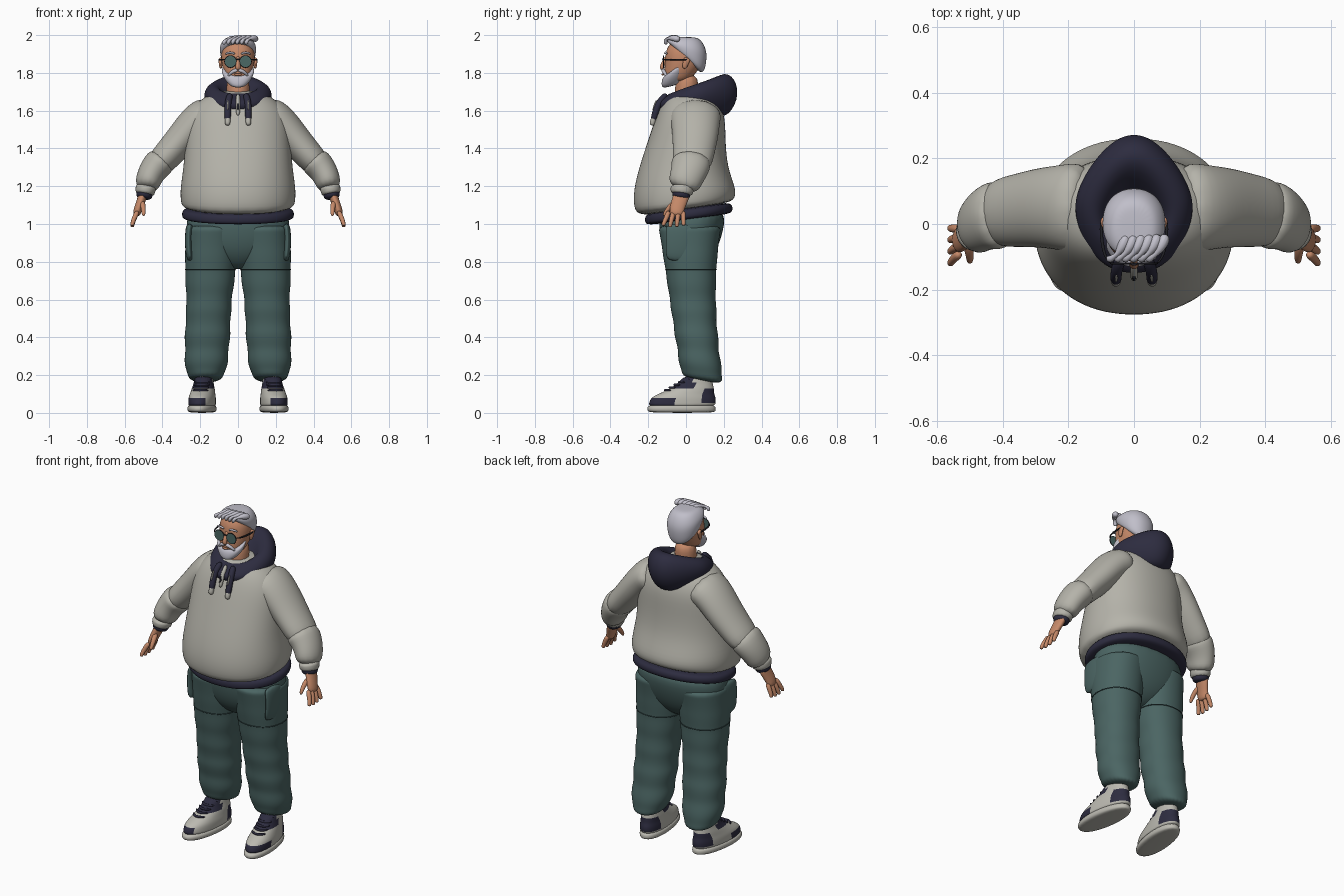
import bpy, bmesh, math
from mathutils import Vector, Matrix

if "Cube" in bpy.data.objects:
    bpy.data.objects.remove(bpy.data.objects["Cube"])


def material(name, *rgb):
    mat = bpy.data.materials.new(name)
    mat.use_nodes = True
    mat.diffuse_color = (*rgb, 1)
    shader = mat.node_tree.nodes["Principled BSDF"]
    shader.inputs["Base Color"].default_value = (*rgb, 1)
    shader.inputs["Roughness"].default_value = .8
    return mat


FLEECE = material("warm grey fleece", .46, .45, .4)
NAVY = material("dark navy", .026, .025, .05)
GREEN = material("trouser green", .07, .13, .125)
SEAM = material("seam green", .025, .05, .05)
SKIN = material("skin", .56, .25, .14)
HAIR = material("silver hair", .53, .52, .59)
FRAME = material("black frame", .015, .015, .02)
LENS = material("green lens", .07, .14, .13)
SHOE = material("off white shoe", .5, .49, .44)


def finish(name, bm, materials, levels=2, rule=None, smooth=True):
    bmesh.ops.recalc_face_normals(bm, faces=bm.faces)
    for face in bm.faces:
        face.smooth = smooth
        if rule:
            face.material_index = rule(face.calc_center_median())
    mesh = bpy.data.meshes.new(name)
    bm.to_mesh(mesh)
    bm.free()
    for mat in materials:
        mesh.materials.append(mat)
    part = bpy.data.objects.new(name, mesh)
    bpy.context.collection.objects.link(part)
    if levels:
        modifier = part.modifiers.new("Smooth", "SUBSURF")
        modifier.levels = modifier.render_levels = levels
    return part


def bridge(rings):
    bm = bmesh.new()
    loops = [[bm.verts.new(point) for point in ring] for ring in rings]
    count = len(loops[0])
    for lower, upper in zip(loops, loops[1:]):
        for i in range(count):
            j = (i + 1) % count
            bm.faces.new((lower[i], lower[j], upper[j], upper[i]))
    bm.faces.new(loops[0])
    bm.faces.new(loops[-1])
    return bm


def circle(segments):
    angles = [math.tau * i / segments for i in range(segments)]
    return [(math.cos(angle), math.sin(angle)) for angle in angles]


def rounder(value):
    return math.copysign(abs(value) ** .92, value)


def stack(name, materials, rings, x=0, taper=0, rule=None):
    """Level rings of (z, half width, front y, back y), with an optional rise to the back."""
    loops = []
    for z, half, front, back, *rise in rings:
        middle, depth = (front + back) / 2, (back - front) / 2
        lift = rise[0] / 2 if rise else 0
        loops.append([(x + half * (1 - taper * max(0, s)) * rounder(c),
                       middle + depth * rounder(s), z + lift * s) for c, s in circle(24)])
    return finish(name, bridge(loops), materials, rule=rule)


def tube(name, mat, path, radius, tip=1, flat=1, side=1, segments=12):
    """Round limb along a path; tip scales the end radius, flat widens it along y."""
    points = [Vector(point) for point in path]
    last = len(points) - 1
    loops = []
    for i, point in enumerate(points):
        along = (points[min(i + 1, last)] - points[max(i - 1, 0)]).normalized()
        guide = Vector((0, 0, 1)) if abs(along.y) > .8 else Vector((0, 1, 0))
        across = guide.cross(along).normalized()
        wide = along.cross(across) * flat
        size = radius * (1 + (tip - 1) * i / last)
        loop = [point + (across * c + wide * s) * size for c, s in circle(segments)]
        loops.append([(v.x * side, v.y, v.z) for v in loop])
    return finish(name, bridge(loops), [mat])


def leg_ring(z, grow=0):
    """Trouser leg section: slim towards the calf, leaning back, with soft folds."""
    t = 1 - z
    middle = .02 + .1 * t * t
    depth = .11 + .06 * (1 - t) ** 3 + grow
    fold = .007 * math.sin(45 * t) * t
    half = .12 + .022 * max(0, 1 - 6 * t * t) - .3 * t ** 12 + fold + grow
    return z, half, middle - depth - fold, middle + depth + fold, -.08 * t ** 4


# Sweatshirt and hem
stack("sweatshirt", [FLEECE], [
    (1.07, .29, -.25, .23, .08), (1.11, .305, -.28, .26, .05), (1.18, .31, -.28, .27),
    (1.3, .29, -.25, .22), (1.45, .28, -.2, .21), (1.57, .27, -.16, .21), (1.66, .21, -.12, .17),
    (1.71, .1, -.07, .1)])
stack("hem_band", [NAVY], [
    (1.09, .27, -.2, .22, .06), (1.07, .3, -.22, .25, .06), (1.035, .3, -.22, .25, .06),
    (1.02, .28, -.2, .22, .06)])

# Draped hood, pointed at the back and rolled in to the neck
stack("hood", [NAVY], [
    (1.57, .12, -.12, .17), (1.6, .16, -.16, .23, -.06), (1.67, .19, -.14, .29, .03),
    (1.74, .17, -.1, .25, .12), (1.75, .1, -.08, .16, .1), (1.64, .07, -.05, .07)], taper=.35)
tube("zip_placket", FLEECE, [(0, -.11, 1.69), (0, -.15, 1.64), (0, -.17, 1.57)], .012)
tube("zip_pull", FRAME, [(0, -.16, 1.64), (0, -.17, 1.6)], .006)

# Hips
stack("hips", [GREEN], [
    (1.09, .26, -.13, .2), (1, .28, -.15, .21), (.87, .26, -.125, .17), (.8, .14, -.08, .12),
    (.76, .04, -.03, .06)])

for side, label in ((1, "left"), (-1, "right")):
    def limb(part, mat, path, radius, tip=1, flat=1):
        return tube(f"{label}_{part}", mat, path, radius, tip, flat, side)

    # Trouser leg, knee seam and cargo pocket
    leg = stack(label + "_trouser_leg", [GREEN], [leg_ring(1 - i / 24) for i in range(21)])
    seam = stack(label + "_knee_seam", [SEAM],
                 [leg_ring(.765 - i / 300, grow) for i, grow in enumerate((0, .004, .004, 0))])
    for part in (leg, seam):
        for vert in part.data.vertices:
            vert.co.x += side * (.18 - .045 * vert.co.z)
    limb("cargo_pocket", GREEN, [(.25, -.03, 1), (.262, -.03, .97), (.262, -.03, .86),
                                 (.25, -.03, .8)], .02, 1, 4)

    # Sleeve, bunched forearm and double cuff
    limb("upper_sleeve", FLEECE, [(.13, .05, 1.59), (.21, .05, 1.56), (.29, .05, 1.46),
                                  (.36, .04, 1.38), (.45, .03, 1.28)], .106, .7, 1.4)
    limb("forearm_sleeve", FLEECE, [(.39, .03, 1.35), (.44, .025, 1.3), (.475, 0, 1.24),
                                    (.485, -.02, 1.18)], .09, .7, 1.3)
    limb("sleeve_cuff", FLEECE, [(.485, -.02, 1.21), (.49, -.02, 1.18), (.495, -.025, 1.15)],
         .058, .9, 1.15)
    limb("inner_cuff", NAVY, [(.49, -.02, 1.18), (.495, -.025, 1.16), (.5, -.03, 1.13)], .048, .9, 1.1)

    # Hand with fanned fingers
    limb("palm", SKIN, [(.5, -.02, 1.17), (.51, -.03, 1.13), (.53, -.05, 1.08), (.54, -.05, 1.04)],
         .026, .8, 1.8)
    for i, finger in enumerate(("index", "middle", "ring", "little")):
        base, tip = -.09 + i / 40, -.12 + i / 28
        drop = .98 + .007 * abs(i - 1.4)
        limb(finger + "_finger", SKIN, [(.53, base, 1.07), (.55, (base + tip) / 2, 1.03),
                                        (.56, tip, drop + .01), (.56, tip, drop)], .015, .6)
    limb("thumb", SKIN, [(.51, -.05, 1.12), (.5, -.09, 1.09), (.5, -.12, 1.04)], .017, .6)

    # Trainer with dark toe and heel patches, sole and laces
    centre = side * .178

    def patches(spot):
        outward = (spot.x - centre) * side
        toe = spot.z < .085 and (spot.y < -.17 or spot.y < -.08 and outward > 0)
        heel = spot.y > .08 and .05 < spot.z < .14
        tongue = spot.z > .14 and spot.y < .03
        return int(toe or heel or tongue)

    shoe = [
        stack(label + "_shoe_upper", [SHOE, NAVY], [
            (.03, .07, -.2, .15), (.05, .07, -.2, .16), (.08, .07, -.19, .16), (.1, .065, -.15, .15),
            (.13, .06, -.08, .15), (.16, .05, -.04, .14), (.2, .05, -.01, .14)], centre, 0, patches),
        stack(label + "_shoe_sole", [SHOE], [
            (0, .06, -.19, .15), (.01, .075, -.21, .16), (.035, .075, -.21, .16),
            (.045, .06, -.18, .14)], centre)]
    for i in range(5):
        y, z = -.125 + i / 40, .12 + i / 70
        row = [(centre - .045, y + .04, z), (centre, y, z), (centre + .045, y + .04, z)]
        shoe.append(tube(f"{label}_lace_{i + 1}", NAVY, row, .007))
    pivot = Matrix.Translation((centre, .08, 0))
    turn = pivot @ Matrix.Rotation(side * math.radians(7), 4, "Z") @ pivot.inverted()
    for part in shoe:
        part.data.transform(turn)

    # Drawstring with pale braid and tip
    limb("drawstring", NAVY, [(.04, -.1, 1.69), (.053, -.14, 1.65), (.055, -.16, 1.6),
                              (.055, -.175, 1.54)], .018)
    limb("drawstring_braid", FLEECE, [(.053, -.155, 1.66), (.055, -.177, 1.6)], .005)
    limb("drawstring_tip", FLEECE, [(.055, -.165, 1.57), (.055, -.175, 1.55), (.055, -.18, 1.52)], .015)

    # Ear, brow and moustache
    limb("ear", SKIN, [(.09, .01, 1.88), (.095, 0, 1.86), (.09, -.01, 1.82)], .011, .7, 1.8)
    limb("brow", HAIR, [(.015, -.11, 1.9), (.04, -.11, 1.91), (.07, -.1, 1.9)], .006)
    limb("moustache", HAIR, [(0, -.12, 1.815), (.03, -.12, 1.81), (.055, -.1, 1.78)], .012, .6)

    # Round lens, rim and temple
    facing = Matrix.Translation((side * .04, -.12, 1.86)) @ Matrix.Rotation(math.pi / 2, 4, "X")
    bm = bmesh.new()
    bmesh.ops.create_cone(bm, cap_ends=True, segments=28, radius1=.03, radius2=.03, depth=.006,
                          matrix=facing)
    finish(label + "_lens", bm, [LENS], levels=0, smooth=False)
    bpy.ops.mesh.primitive_torus_add(major_segments=28, minor_segments=8, major_radius=.03,
                                     minor_radius=.003)
    rim = bpy.context.object
    rim.name = label + "_lens_rim"
    rim.data.transform(facing)
    rim.data.materials.append(FRAME)
    bpy.ops.object.shade_smooth()
    limb("temple", FRAME, [(.07, -.12, 1.87), (.09, -.1, 1.87), (.1, -.04, 1.87), (.1, .01, 1.87)], .005)

tube("glasses_bridge", FRAME, [(-.012, -.12, 1.87), (0, -.125, 1.875), (.012, -.12, 1.87)], .004)

# Neck, head and face
tube("neck", SKIN, [(0, 0, 1.62), (0, 0, 1.7), (0, .01, 1.8)], .063)
stack("head", [SKIN], [
    (1.75, .05, -.1, 0), (1.78, .07, -.12, .04), (1.85, .09, -.11, .09), (1.93, .09, -.11, .09),
    (1.98, .05, -.06, .06)])
tube("nose", SKIN, [(0, -.1, 1.89), (0, -.115, 1.86), (0, -.13, 1.83), (0, -.12, 1.82)], .01, 1.5)
tube("lower_lip", SKIN, [(-.02, -.12, 1.793), (0, -.125, 1.79), (.02, -.12, 1.793)], .006)
stack("beard", [HAIR], [
    (1.73, .03, -.11, -.04, .02), (1.74, .05, -.13, -.02, .03), (1.78, .08, -.13, 0, .05),
    (1.82, .09, -.12, 0, .07), (1.83, .07, -.09, -.01, .08)])

# Hair cap and swept quiff
stack("hair", [HAIR], [
    (1.87, .07, -.06, .07, -.15), (1.88, .09, -.09, .1, -.15), (1.92, .098, -.105, .11, -.1),
    (1.95, .095, -.1, .11, -.06), (1.985, .07, -.08, .08, -.01), (1.99, .04, -.04, .04)])
for i in range(6):
    x = -.07 + i / 42
    lift = .008 * math.sin(i / 2)
    tube(f"quiff_lock_{i + 1}", HAIR, [(x + .05, -.03, 1.975), (x + .03, -.08, 1.985 + lift),
                                       (x, -.11, 1.972 + lift), (x - .01, -.105, 1.95)], .02, .5)
